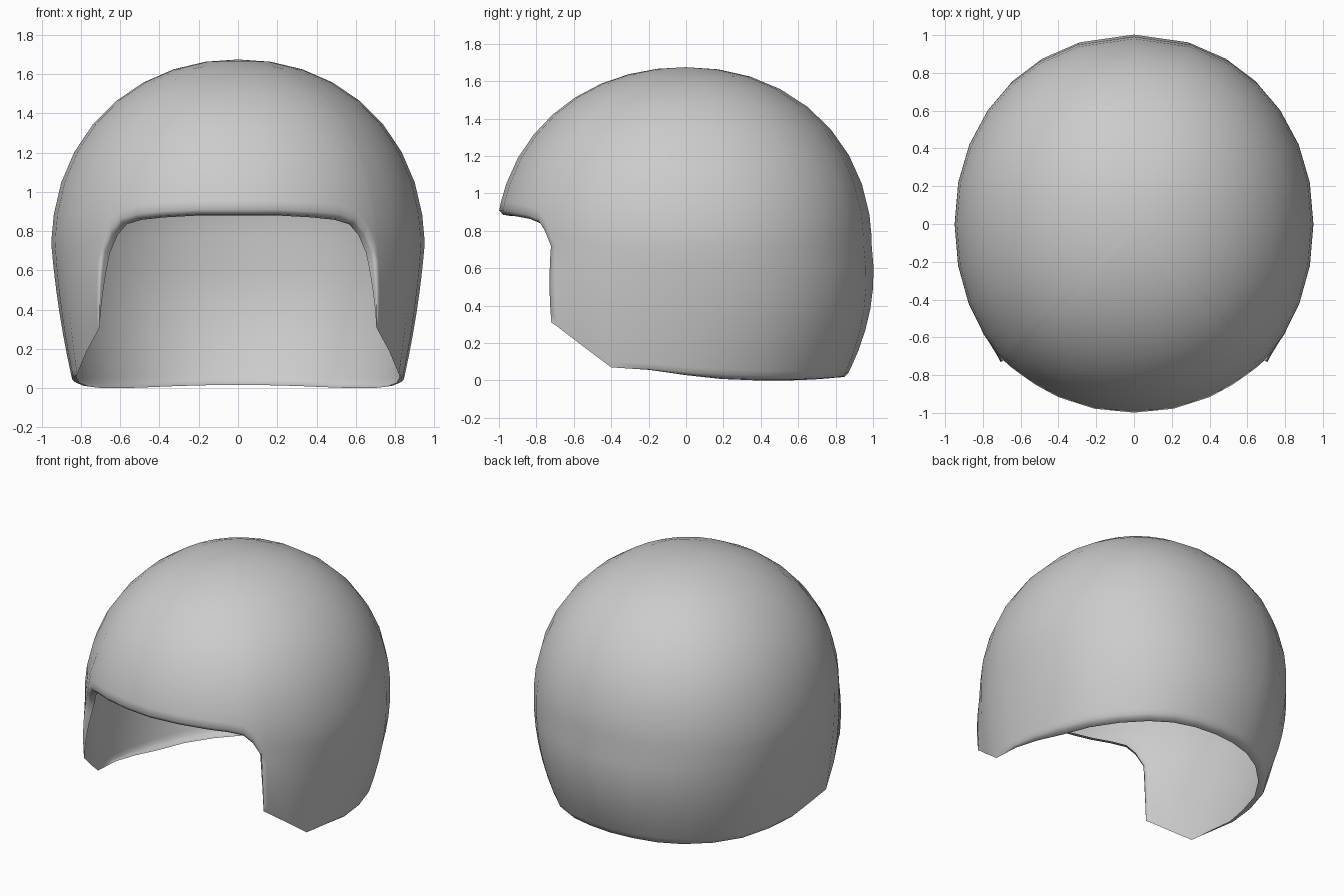
import bpy, bmesh
from math import atan2, cos, sin, hypot, pi
from mathutils import Vector

old = bpy.data.objects.get("Cube")
if old:
    bpy.data.objects.remove(old, do_unlink=True)

# Rounded dome: a slightly boxy ellipsoid around a centre height
POWER, WIDE, FRONT, BACK, TALL, MID = 2.1, 0.95, 1.015, 0.993, 0.955, 0.72
DOME_ROWS, SKIRT_ROWS = 9, 6


def depth(y):
    return FRONT if y < 0 else BACK


def remaining(*parts):
    return max(0, 1 - sum(abs(p) ** POWER for p in parts)) ** (1 / POWER)


def dome_point(theta, phi):
    d = Vector((cos(theta) * cos(phi), sin(theta) * cos(phi), sin(phi)))
    d /= sum(abs(c) ** POWER for c in d) ** (1 / POWER)
    return Vector((max(0, d.x) * WIDE, d.y * depth(d.y), d.z * TALL + MID))


# Brow edge of the face opening (x, z), centre to cheek
brow = [(0, .91), (.21, .91), (.4, .9), (.52, .888), (.6, .865), (.65, .81), (.69, MID)]
# Depth of each skirt column at mid height, and the bottom edge it runs to
skirt_y = [-.70, -.58, -.42, -.22, 0, .22, .42, .6, .74, .86, .95, BACK]
bottom = [(.715, -.69, .29), (.77, -.56, .19), (.82, -.4, .07), (.842, -.2, .065),
          (.845, 0, .045), (.81, .2, .033), (.74, .41, .025), (.625, .585, .025),
          (.48, .725, .03), (.33, .81, .036), (.17, .853, .04), (0, .868, .04)]
bottom.insert(0, (.705, -.72, .31))

ring = [Vector((x, -FRONT * remaining(x / WIDE, (z - MID) / TALL), z)) for x, z in brow]
ring += [Vector((WIDE * remaining(y / depth(y)), y, MID)) for y in skirt_y]

bm = bmesh.new()


def fill(columns):
    for a, b in zip(columns, columns[1:]):
        for i in range(len(a) - 1):
            quad = [a[i], a[i + 1], b[i + 1], b[i]]
            if (quad[0].co - quad[3].co).length < 1e-5:
                quad.pop()
            bm.faces.new(quad)


# Dome: columns from the crown down to the brow and mid-height ring
dome = []
for p in ring:
    n = Vector((p.x / WIDE, p.y / depth(p.y), (p.z - MID) / TALL))
    theta, low = atan2(n.y, n.x), atan2(n.z, hypot(n.x, n.y))
    steps = [i / DOME_ROWS for i in range(DOME_ROWS)] + [.965, 1]
    dome.append([bm.verts.new(dome_point(theta, pi / 2 + (low - pi / 2) * t)) for t in steps])
fill(dome)

# Skirt: cheeks and neck, bulging out most at the back
skirt = []
for top, end in zip(dome[len(brow) - 1:], bottom):
    start, end = top[-1].co, Vector(end)
    out = Vector((start.x, start.y, 0)).normalized()
    bulge = 0.012 + 0.043 * max(0, start.y)
    column = [top[-1]]
    for t in [i / SKIRT_ROWS for i in range(1, SKIRT_ROWS)] + [.96, 1]:
        column.append(bm.verts.new(start.lerp(end, t) + out * bulge * 4 * t * (1 - t)))
    skirt.append(column)
fill(skirt)

# Turned-in lip: full along brow and nape, fading out at the cheek tips
edge = [(c[-1], 1) for c in dome[:len(brow)]]
edge += [(v, 1 - i / SKIRT_ROWS) for i, v in enumerate(skirt[0][1:SKIRT_ROWS], 1)]
edge += [(c[-1], min(1, max(0, (c[-1].co.y + .4) / .6))) for c in skirt]
lip = []
for v, w in edge:
    inward = Vector((-v.co.x, -v.co.y, 0)).normalized()
    drop = Vector((0, 0, -.03 if v.co.z > .5 else -.025))
    turns = [inward * .02 + drop * .8, inward * .055 + drop]
    lip.append([v] + [bm.verts.new(v.co + w * turn) for turn in turns])
fill(lip)

bmesh.ops.remove_doubles(bm, verts=bm.verts, dist=1e-5)
bmesh.ops.recalc_face_normals(bm, faces=bm.faces)
crown = max(bm.faces, key=lambda f: f.calc_center_median().z)
if crown.normal.z < 0:
    bmesh.ops.reverse_faces(bm, faces=bm.faces)
mesh = bpy.data.meshes.new("helmet_shell")
bm.to_mesh(mesh)
bm.free()
shell = bpy.data.objects.new("helmet_shell", mesh)
bpy.context.collection.objects.link(shell)
mirror = shell.modifiers.new("mirror", "MIRROR")
mirror.use_clip = True

# Plain grey finish
grey = bpy.data.materials.new("plain_grey")
grey.use_nodes = True
colour = (0.6, 0.6, 0.6, 1)
grey.diffuse_color = colour
grey.node_tree.nodes["Principled BSDF"].inputs["Base Color"].default_value = colour
mesh.materials.append(grey)
mesh.polygons.foreach_set("use_smooth", [True] * len(mesh.polygons))
